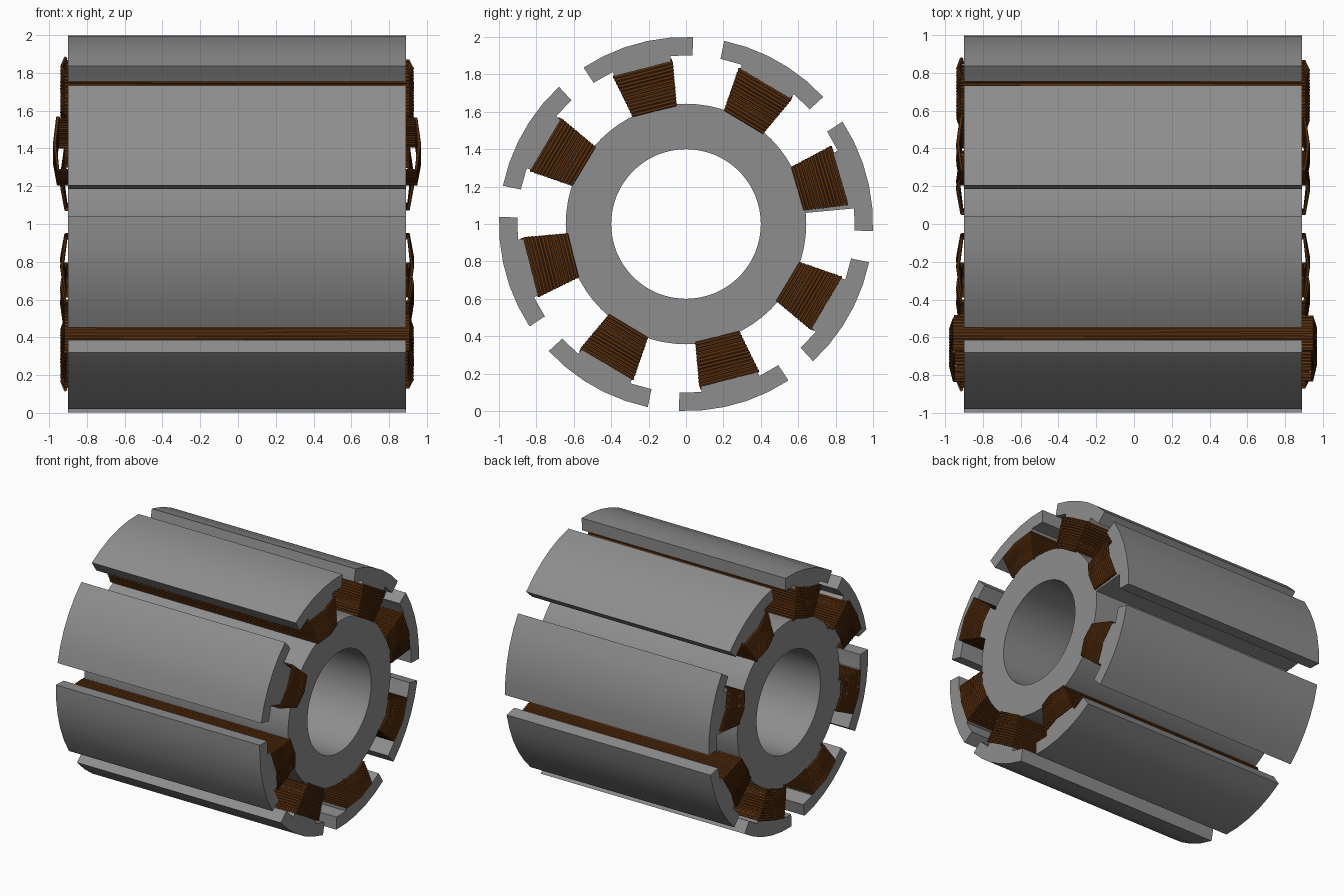
import bpy, bmesh, math

if "Cube" in bpy.data.objects:
    bpy.data.objects.remove(bpy.data.objects["Cube"])

X0, HALF = -0.005, 0.895      # middle and half length of the steel body
POLES, FIRST = 8, 15.5        # pole count and angle of the first pole


def material(name, rgb):
    m = bpy.data.materials.new(name)
    m.diffuse_color = (*rgb, 1)
    m.use_nodes = True
    m.node_tree.nodes["Principled BSDF"].inputs["Base Color"].default_value = m.diffuse_color
    return m


steel = material("grey_steel", (0.27, 0.27, 0.27))
copper = material("brown_copper", (0.13, 0.038, 0.006))


def place(name, mesh, mat, angle=0.0):
    ob = bpy.data.objects.new(name, mesh)
    bpy.context.collection.objects.link(ob)
    ob.location = (X0, 0, 1)
    ob.rotation_euler.x = math.radians(angle)
    if not mesh.materials:
        mesh.materials.append(mat)
    bpy.ops.object.select_all(action='DESELECT')
    ob.select_set(True)
    bpy.context.view_layer.objects.active = ob
    bpy.ops.object.shade_smooth_by_angle(angle=math.radians(30))
    return ob


def sector(name, r_in, r_out, half_angle, segs):
    """Arc-shaped bar along x; a full turn gives a closed tube."""
    full = half_angle >= 180
    n = segs if full else segs + 1
    bm = bmesh.new()
    rows = []
    for i in range(n):
        a = math.radians(-half_angle + 2 * half_angle * i / segs)
        c, s = math.cos(a), math.sin(a)
        rows.append([bm.verts.new((x, r * c, r * s)) for x, r in
                     ((-HALF, r_in), (HALF, r_in), (HALF, r_out), (-HALF, r_out))])
    for i in range(segs):
        a, b = rows[i], rows[(i + 1) % n]
        for k in range(4):
            j = (k + 1) % 4
            bm.faces.new((a[k], a[j], b[j], b[k]))
    if not full:
        bm.faces.new(rows[0])
        bm.faces.new(rows[-1])
    bmesh.ops.recalc_face_normals(bm, faces=bm.faces)
    mesh = bpy.data.meshes.new(name)
    bm.to_mesh(mesh)
    bm.free()
    return mesh


def winding(name, corner_x, mid_x, turns=13):
    """Wire wound around a wedge-shaped tooth, climbing outward."""
    pts = []
    for i in range(turns * 6 + 1):
        r = 0.628 + (0.866 - 0.628) * i / (turns * 6)
        w = r * 0.185
        x, t = ((-corner_x, -w), (corner_x, -w), (mid_x, 0),
                (corner_x, w), (-corner_x, w), (-mid_x, 0))[i % 6]
        pts.append((x, r, t, 1))
    cu = bpy.data.curves.new(name, 'CURVE')
    cu.dimensions = '3D'
    cu.bevel_depth = 0.0098
    cu.bevel_resolution = 1
    cu.use_fill_caps = True
    sp = cu.splines.new('POLY')
    sp.points.add(len(pts) - 1)
    for p, co in zip(sp.points, pts):
        p.co = co
    tmp = bpy.data.objects.new(name, cu)
    bpy.context.collection.objects.link(tmp)
    dg = bpy.context.evaluated_depsgraph_get()
    mesh = bpy.data.meshes.new_from_object(tmp.evaluated_get(dg))
    bpy.data.objects.remove(tmp)
    mesh.materials.clear()
    return mesh


# Central hub tube
place("hub_ring", sector("hub_ring", 0.4, 0.643, 180, 64), steel)

# Shared part meshes
tooth = sector("tooth", 0.61, 0.915, 10.2, 2)
shoe = sector("pole_shoe", 0.902, 1.0, 17.7, 5)
coil = winding("coil", 0.908, 0.927)
wide_coil = winding("wide_coil", 0.948, 0.965)

# Poles around the hub; one coil is longer and one sits slightly turned
for i in range(POLES):
    a = FIRST + i * 360 / POLES
    place(f"tooth_{i + 1}", tooth, steel, a)
    place(f"pole_shoe_{i + 1}", shoe, steel, a)
    place(f"coil_{i + 1}", wide_coil if i == 3 else coil, copper, a + (2 if i == 0 else 0))
